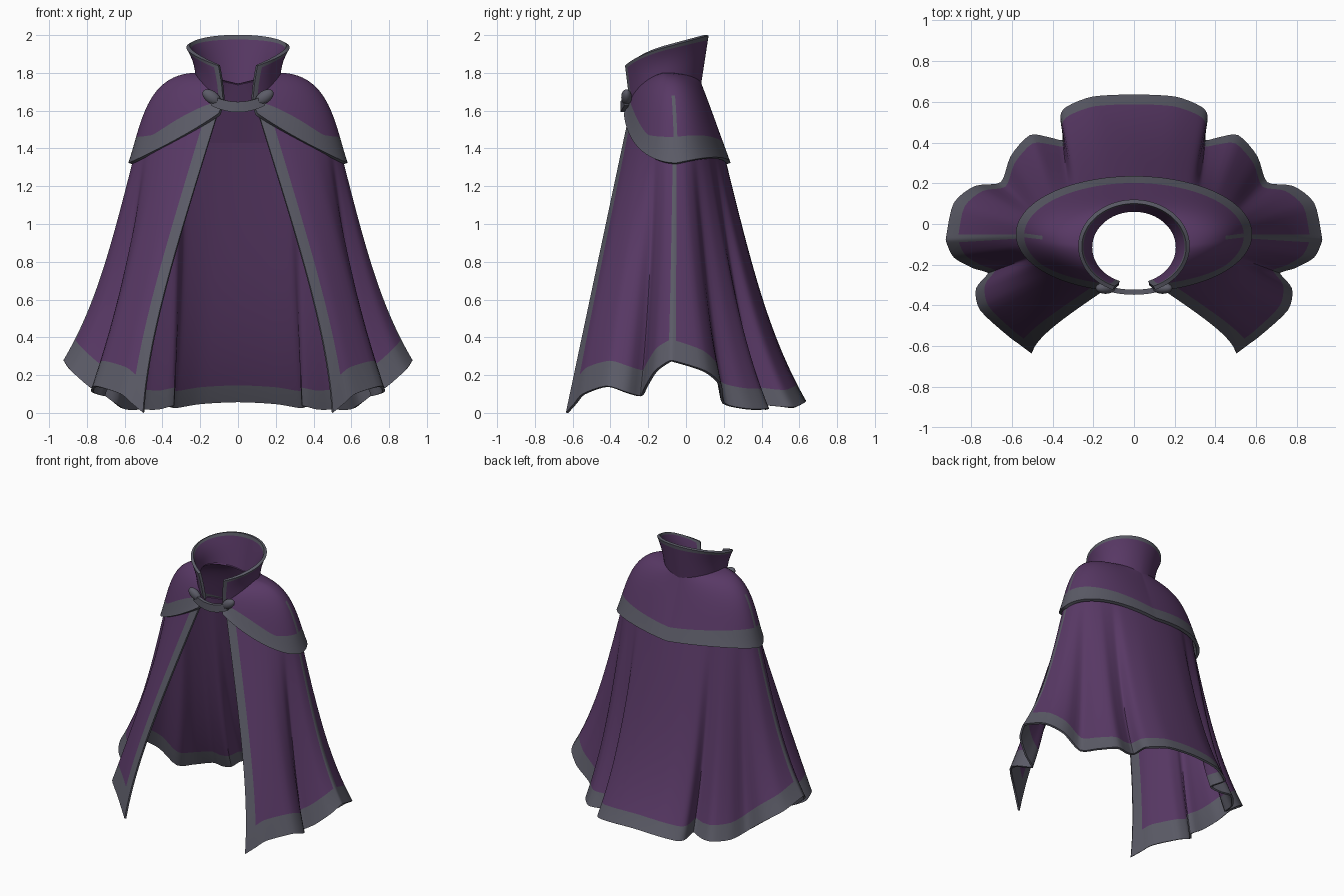
import bpy, bmesh, math
from mathutils import Vector

if "Cube" in bpy.data.objects:
    bpy.data.objects.remove(bpy.data.objects["Cube"])

def material(name, rgb):
    m = bpy.data.materials.new(name)
    m.diffuse_color = (*rgb, 1)
    m.use_nodes = True
    m.node_tree.nodes["Principled BSDF"].inputs["Base Color"].default_value = m.diffuse_color
    return m

MATS = [material("purple_cloth", (0.098, 0.040, 0.130)),
        material("grey_trim", (0.105, 0.105, 0.135))]

def lerp(a, b, t):
    return a + (b - a) * t

def ring(deg, a, b, cy, z):
    """Point on an oval; 0 degrees is the back, 180 the front."""
    r = math.radians(deg)
    return Vector((a * math.sin(r), cy + b * math.cos(r), z))

def ramp(deg, start, end, power):
    return min(1, max(0, (deg - start) / (end - start))) ** power

def finish(ob, thickness, mirror=True):
    for m in MATS:
        ob.data.materials.append(m)
    bpy.ops.object.select_all(action='DESELECT')
    bpy.context.view_layer.objects.active = ob
    ob.select_set(True)
    if mirror:
        mod = ob.modifiers.new("mirror", 'MIRROR')
        mod.merge_threshold = 0.0005
    if thickness:
        mod = ob.modifiers.new("thickness", 'SOLIDIFY')
        mod.thickness = thickness
        mod.offset = 0
    bpy.ops.object.convert(target='MESH')
    bpy.ops.object.shade_smooth_by_angle(angle=math.radians(50))

def sheet(name, cols, rows, point, is_trim, thickness, mirror=True):
    """Grid of cloth: point(i, j) gives positions, is_trim(i, j) the colour."""
    bm = bmesh.new()
    vs = [[bm.verts.new(point(i, j)) for j in range(rows + 1)] for i in range(cols + 1)]
    for i in range(cols):
        for j in range(rows):
            f = bm.faces.new((vs[i][j], vs[i][j + 1], vs[i + 1][j + 1], vs[i + 1][j]))
            f.material_index = 1 if is_trim(i, j) else 0
    me = bpy.data.meshes.new(name)
    bm.to_mesh(me)
    bm.free()
    ob = bpy.data.objects.new(name, me)
    bpy.context.collection.objects.link(ob)
    finish(ob, thickness, mirror)

def split_rows(j, rows, body_rows, border):
    """Row position 0..1 with a grid line exactly on the trim border."""
    if j <= body_rows:
        return border * j / body_rows
    return lerp(border, 1, (j - body_rows) / (rows - body_rows))

# Cape: wavy hem keys (x, y, z, angle on the shoulder oval), back to front
HEM = [(0, .63, .06, 0), (.2, .62, .05, 15), (.32, .575, .03, 26), (.355, .53, .03, 31),
       (.345, .41, .04, 37), (.42, .42, .02, 43), (.51, .43, .02, 49), (.60, .33, .02, 57),
       (.65, .20, .05, 65), (.78, .18, .15, 73), (.88, .10, .22, 81), (.915, -.055, .27, 88),
       (.915, -.09, .27, 92), (.88, -.16, .22, 100), (.79, -.21, .14, 107), (.71, -.24, .09, 113),
       (.77, -.32, .11, 122), (.75, -.42, .14, 135), (.62, -.54, .10, 150),
       (.56, -.585, .05, 160), (.50, -.63, 0, 168)]
SUB = 4
STRIPE, EDGE = 11, 19          # key spans that are trim

def hem(i):
    k, t = min(i // SUB, len(HEM) - 2), 0
    t = i / SUB - k
    first = (-HEM[1][0], HEM[1][1], HEM[1][2], -HEM[1][3])
    p = [Vector(HEM[n]) if 0 <= n < len(HEM) else (Vector(first) if n < 0 else Vector(HEM[-1]))
         for n in range(k - 1, k + 3)]
    # half-tension spline keeps the notches crisp
    m1, m2 = (p[2] - p[0]) * .4, (p[3] - p[1]) * .4
    return (p[1] * (2*t**3 - 3*t**2 + 1) + m1 * (t**3 - 2*t**2 + t)
            + p[2] * (3*t**2 - 2*t**3) + m2 * (t**3 - t**2))

CAPE_ROWS, CAPE_BODY = 34, 30

def cape_point(i, j):
    h = hem(i)
    deg = h.w
    top = ring(deg, .525, .24, -.06, 1.43 + .15 * ramp(deg, 90, 168, 2))
    t = split_rows(j, CAPE_ROWS, CAPE_BODY, lerp(.935, .90, ramp(deg, 30, 100, 1)))
    k = lerp(.25, -.25, ramp(deg, 110, 168, 1))
    f = (1 - k) * t + k * t ** 4
    fy = lerp(f, t, ramp(deg, 110, 168, 1))
    return Vector((lerp(top.x, h.x, f), lerp(top.y, h.y, fy), lerp(top.z, h.z, t)))

sheet("cape", SUB * (len(HEM) - 1), CAPE_ROWS, cape_point,
      lambda i, j: j >= CAPE_BODY or i // SUB in (STRIPE, EDGE), .014)

# Collar seam shared by shoulder cape and collar
def seam(u):
    d = 160 * u
    z = 1.74 + .05 * math.sin(math.radians(min(d, 90))) - .15 * ramp(d, 90, 160, 1.5)
    return ring(d, .215, .185, -.115, z)

# Shoulder cape: rounded over the shoulders, trimmed along its lower edge
SH_COLS, SH_ROWS, SH_BODY = 85, 22, 17

def shoulder_point(i, j):
    u = i / SH_COLS
    d = 170 * u
    a = seam(u)
    z = 1.32 + .26 * ramp(d, 90, 170, 2) + (.03 * math.sin(math.radians(2 * d)) if d < 90 else 0)
    e = ring(d, .57, .275, -.05, z)
    s = math.sin(math.radians(d)) ** 2
    t = split_rows(j, SH_ROWS, SH_BODY, .78 - .68 * ramp(d, 120, 166, 1.5))
    def ctrl(h, v):
        p = a.lerp(e, h)
        p.z = lerp(a.z, e.z, v)
        return p
    p1, p2 = ctrl(.33 + .42 * s, .33 * (1 - s)), ctrl(.67 + .14 * s, .67 - .09 * s)
    q = 1 - t
    return a * q**3 + p1 * (3 * q*q * t) + p2 * (3 * q * t*t) + e * t**3

sheet("shoulder_cape", SH_COLS, SH_ROWS, shoulder_point,
      lambda i, j: j >= SH_BODY or (i in (44, 45) and j >= 9), .022)

# Standing collar, open at the front
CO_COLS, CO_ROWS = 48, 12

def collar_point(i, j):
    u = i / CO_COLS
    d = 158 * u
    rim = ring(d, .265, .22, -.11, 1.94 + .06 * math.cos(math.radians(d)) - .045 * ramp(d, 90, 158, 2))
    t = split_rows(j, CO_ROWS, CO_ROWS - 1, .90)
    p = seam(u).lerp(rim, t)
    p.x *= 1 - .04 * math.sin(math.pi * t)
    return p

sheet("collar", CO_COLS, CO_ROWS, collar_point,
      lambda i, j: j == CO_ROWS - 1 or i >= CO_COLS - 2, .02)

# Clasp strap across the throat
def strap_point(i, j):
    x = -.14 + .28 * i / 16
    sag = (x / .14) ** 2
    return Vector((x, -.335 + .02 * sag, 1.592 + .035 * sag + .055 * j / 2))

sheet("clasp_strap", 16, 2, strap_point, lambda i, j: True, .025, False)

# Clasp toggles at both ends of the strap
for side, label in ((-1, "right"), (1, "left")):
    bpy.ops.mesh.primitive_uv_sphere_add(segments=20, ring_count=12, radius=1,
        location=(side * .14, -.315, 1.672), rotation=(0, side * math.radians(-35), 0))
    toggle = bpy.context.object
    toggle.name = label + "_clasp_toggle"
    toggle.scale = (.055, .028, .033)
    finish(toggle, 0, False)
    for p in toggle.data.polygons:
        p.material_index = 1
